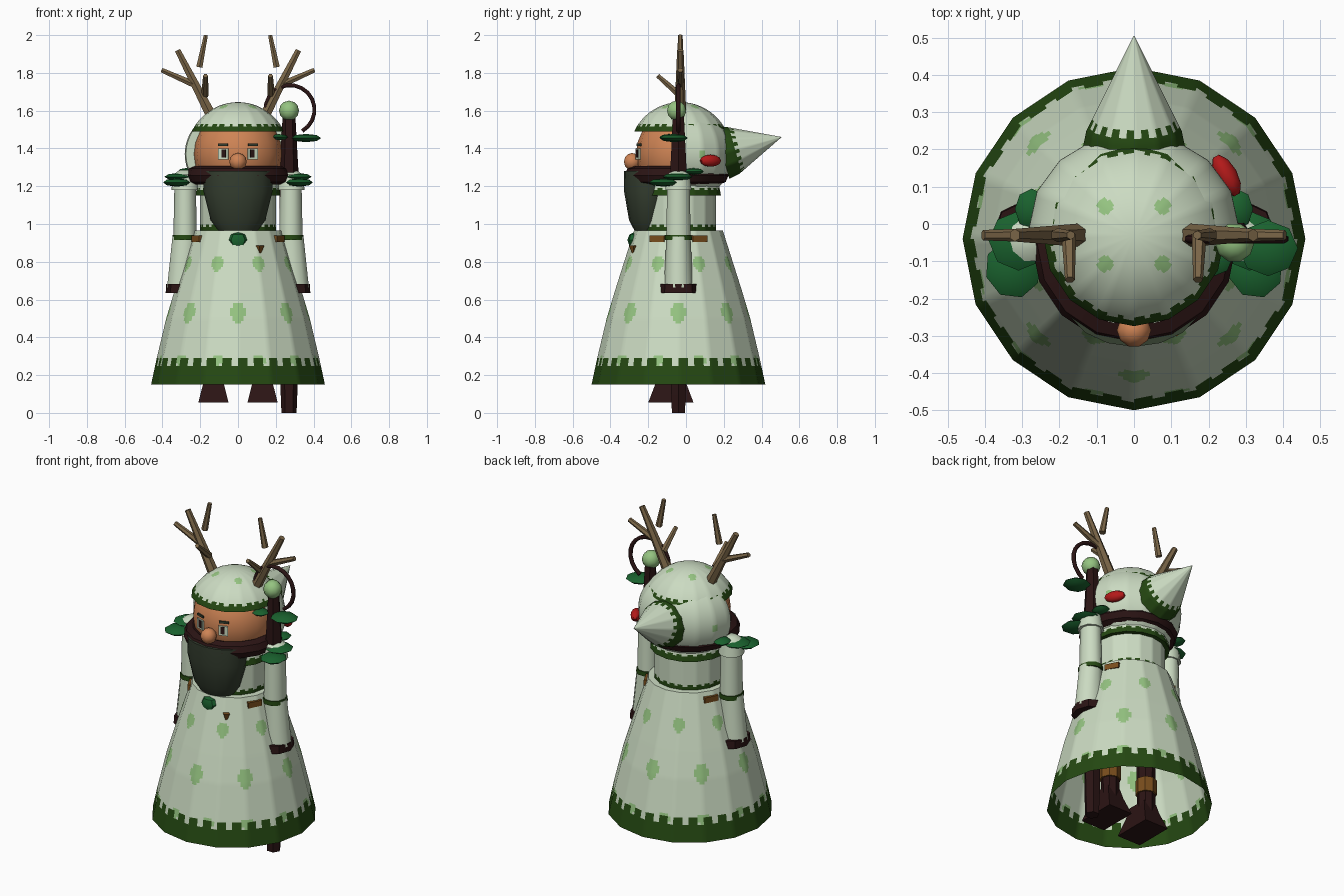
import bpy, bmesh
from math import sin, cos, pi, sqrt, atan2, hypot, ceil, radians
from mathutils import Vector, Matrix

cube = bpy.data.objects.get("Cube")
if cube:
    bpy.data.objects.remove(cube)
CY = -0.04  # shared vertical axis of the figure


def material(name, rgb):
    m = bpy.data.materials.new(name)
    m.use_nodes = True
    m.diffuse_color = (*rgb, 1)
    m.node_tree.nodes["Principled BSDF"].inputs["Base Color"].default_value = (*rgb, 1)
    return m


CLOTH = material("pale cloth", (0.60, 0.71, 0.54))
SKIN = material("orange skin", (0.62, 0.23, 0.09))
DARK = material("dark brown", (0.024, 0.007, 0.007))
TRIM = material("dark green trim", (0.018, 0.065, 0.006))
LEAF = material("leaf green", (0.01, 0.12, 0.027))
SPOT = material("light green", (0.30, 0.55, 0.22))
BEARD = material("grey green beard", (0.036, 0.05, 0.03))
HORN = material("antler tan", (0.20, 0.135, 0.065))
BELT = material("belt brown", (0.19, 0.075, 0.012))
RED = material("red", (0.45, 0.01, 0.01))


def finish(name, bm, mats, smooth=True):
    me = bpy.data.meshes.new(name)
    bm.to_mesh(me)
    bm.free()
    ob = bpy.data.objects.new(name, me)
    bpy.context.collection.objects.link(ob)
    for m in mats:
        me.materials.append(m)
    if smooth:
        bpy.ops.object.select_all(action='DESELECT')
        ob.select_set(True)
        bpy.context.view_layer.objects.active = ob
        bpy.ops.object.shade_smooth_by_angle(angle=radians(40))
    return ob


def lathe(name, prof, mats, loc=(0, CY, 0), sides=16, sub=1, step=9, paint=None,
          cut=None, squash=(1, 1, 1), rot=None, phase=0, caps=True, smooth=True):
    """Turn an (r, z) profile; sub and step refine flat facets so faces can be painted."""
    pts = [prof[0]]
    for (r0, z0), (r1, z1) in zip(prof, prof[1:]):
        n = max(1, ceil(hypot(r1 - r0, z1 - z0) / step))
        pts += [(r0 + (r1 - r0) * i / n, z0 + (z1 - z0) * i / n) for i in range(1, n + 1)]
    corner = [Vector((cos(phase + 2 * pi * i / sides), sin(phase + 2 * pi * i / sides)))
              for i in range(sides + 1)]
    circle = [corner[i].lerp(corner[i + 1], j / sub) for i in range(sides) for j in range(sub)]
    bm = bmesh.new()
    rings = [[bm.verts.new((c.x * r, c.y * r, z)) for c in circle] for r, z in pts]
    n = len(circle)
    for a, b in zip(rings, rings[1:]):
        for i in range(n):
            j = (i + 1) % n
            f = bm.faces.new((a[i], a[j], b[j], b[i]))
            if paint:
                c = f.calc_center_median()
                f.material_index = paint(atan2(c.y, c.x), hypot(c.x, c.y), c.z)
    if caps:
        bm.faces.new(rings[-1])
        bm.faces.new(rings[0][::-1])
    bmesh.ops.remove_doubles(bm, verts=bm.verts, dist=1e-5)
    bmesh.ops.scale(bm, vec=squash, verts=bm.verts)
    if cut:
        geom = bm.verts[:] + bm.edges[:] + bm.faces[:]
        res = bmesh.ops.bisect_plane(bm, geom=geom, plane_co=cut[0], plane_no=cut[1],
                                     clear_outer=True)
        edges = [e for e in res["geom_cut"] if isinstance(e, bmesh.types.BMEdge)]
        bmesh.ops.edgeloop_fill(bm, edges=edges)
    m = Matrix.Translation(loc)
    bm.transform(m @ rot.to_matrix().to_4x4() if rot else m)
    bmesh.ops.recalc_face_normals(bm, faces=bm.faces)
    return finish(name, bm, mats, smooth)


def arc(r, n=12, a0=-pi / 2, a1=pi / 2):
    ang = [a0 + (a1 - a0) * i / n for i in range(n + 1)]
    return [(max(r * cos(a), 1e-6), r * sin(a)) for a in ang]


def blob(name, loc, size, mat, sides=10, rings=6, yaw=0):
    rot = Matrix.Rotation(yaw, 3, 'Z').to_quaternion()
    return lathe(name, arc(1, rings), [mat], loc, sides, squash=size, rot=rot, caps=False)


def rod(name, p0, p1, r0, r1, mat, sides=6, squash=(1, 1, 1)):
    d = Vector(p1) - Vector(p0)
    return lathe(name, [(r0, 0), (r1, d.length)], [mat], p0, sides,
                 rot=d.to_track_quat('Z', 'Y'), squash=squash)


def box(name, loc, size, mat, yaw=0):
    bm = bmesh.new()
    bmesh.ops.create_cube(bm, size=1)
    bmesh.ops.scale(bm, vec=size, verts=bm.verts)
    bm.transform(Matrix.Translation(loc) @ Matrix.Rotation(yaw, 4, 'Z'))
    return finish(name, bm, [mat], False)


def notch(a, count):
    return a * count / (2 * pi) % 1 < 0.55


def spotted(a, r, z, z0, n, off, w, h):
    pitch = 2 * pi / n
    da = (a - off + pitch / 2) % pitch - pitch / 2
    return (da * r / w) ** 2 + ((z - z0) / h) ** 2 < 1


# Skirt: notched hem and rows of spots
def paint_skirt(a, r, z):
    if z < 0.25 or (z < 0.283 and notch(a, 32)):
        return 1
    rows = [(0.28, 12, pi / 12, 0.035, 0.03), (0.53, 8, 0, 0.038, 0.058),
            (0.79, 8, pi / 8, 0.03, 0.045)]
    return 2 if any(spotted(a, r, z, *row) for row in rows) else 0


COAT = [CLOTH, TRIM, SPOT]
lathe("skirt", [(0.46, 0.15), (0.43, 0.29), (0.38, 0.5), (0.335, 0.65), (0.235, 0.965),
                (0.19, 0.966)], COAT, sub=10, step=0.015, paint=paint_skirt, caps=False)

# Body and collar
lathe("body", [(0.2, 0.95), (0.2, 1.25)], COAT, sub=8, step=0.012,
      paint=lambda a, r, z: int(z < 0.985 or (z < 1.0 and notch(a, 24))))
lathe("collar", [(0.2, 1.15), (0.225, 1.15), (0.215, 1.21), (0.19, 1.27)], COAT, sub=8, step=0.012,
      paint=lambda a, r, z: int(z < 1.175 or (z < 1.195 and notch(a, 24))))

# Head: face, hood shell behind it and cap dome above
lathe("face", arc(0.235), [SKIN], (0, -0.03, 1.37), caps=False)
lathe("hood", arc(1, 40), COAT, (0, -0.01, 1.37), sub=6, squash=(0.282, 0.256, 0.25),
      paint=lambda a, r, z: 2 if spotted(a, r, z, 0, 8, pi / 8, 0.09, 0.12) else 0,
      cut=((0, -0.03, 0), (0, -1, 0)), caps=False)


def paint_cap(a, r, z):
    if z < 0.14 or (z < 0.157 and notch(a, 28)):
        return 1
    return 2 if spotted(a, r, z, 0.245, 4, pi / 4, 0.02, 0.01) else 0


lathe("cap_dome", arc(0.27, 40, 0.44), COAT, (0, -0.03, 1.375), sub=6, paint=paint_cap, caps=False)
tail = Vector((0, 0.255, 0.07))
lathe("hood_tail", [(0.14, -0.06), (0.128, 0), (0.001, tail.length)], COAT, (0, 0.25, 1.39),
      sides=12, sub=6, step=0.012, rot=tail.to_track_quat('Z', 'Y'),
      paint=lambda a, r, z: int(z < 0.015 or (z < 0.03 and notch(a, 18))))

# Scarf ring, beard and nose
lathe("scarf", [(0.225 + 0.05 * cos(i * pi / 4), 1.258 + 0.05 * sin(i * pi / 4))
                for i in range(9)], [DARK], (0, -0.05, 0), caps=False)
lathe("beard", [(0.185, 1.28), (0.182, 1.17), (0.145, 1.02), (0.1, 0.96)], [BEARD],
      (0, -0.2, 0), squash=(1, 0.7, 1))
blob("nose", (0, -0.285, 1.33), (0.046, 0.046, 0.046), SKIN)


# Thin face details sit on the face sphere
def face_plate(name, x, dz, w, h, mat, lift):
    depth = sqrt(0.235 ** 2 - x * x - dz * dz)
    yaw = atan2(x, depth)
    box(name, (x + lift * sin(yaw), -0.03 - depth - lift * cos(yaw), 1.37 + dz),
        (w, 0.008, h), mat, yaw)


for s, side in ((1, "left"), (-1, "right")):
    face_plate(side + "_eye", s * 0.077, 0, 0.055, 0.058, CLOTH, 0.002)
    face_plate(side + "_pupil", s * 0.074, 0.003, 0.024, 0.044, DARK, 0.004)
    face_plate(side + "_brow", s * 0.078, 0.05, 0.055, 0.013, BEARD, 0.003)

    # Antlers
    rod(side + "_antler_beam", (s * 0.14, -0.03, 1.57), (s * 0.32, -0.03, 1.92), 0.032, 0.017, HORN)
    rod(side + "_antler_outer", (s * 0.235, -0.03, 1.74), (s * 0.405, -0.03, 1.815), 0.02, 0.014, HORN)
    rod(side + "_antler_tip", (s * 0.205, -0.03, 1.83), (s * 0.17, -0.03, 2.0), 0.019, 0.012, HORN)
    rod(side + "_antler_front", (s * 0.175, -0.03, 1.68), (s * 0.172, -0.15, 1.785), 0.02, 0.013, HORN)

    # Arms
    x = s * 0.28
    lathe(side + "_shoulder", [(0.03, 1.285), (0.062, 1.262), (0.073, 1.18)], [CLOTH], (x, CY, 0), 10)
    rod(side + "_upper_arm", (x, CY, 1.24), (x, CY, 0.94), 0.056, 0.062, CLOTH, 10, (1, 1.1, 1))
    rod(side + "_arm_band", (x, CY, 0.942), (x, CY, 0.915), 0.067, 0.068, TRIM, 10, (1, 1.1, 1))
    rod(side + "_forearm", (x, CY, 0.93), (s * 0.295, CY, 0.66), 0.064, 0.077, CLOTH, 10, (1, 1.1, 1))
    rod(side + "_cuff", (s * 0.295, CY, 0.682), (s * 0.295, CY, 0.635), 0.085, 0.088, DARK, 8, (1, 1.18, 1))

    # Shoulder leaves
    blob(side + "_front_leaf", (s * 0.325, -0.12, 1.22), (0.075, 0.08, 0.022), LEAF, 8, 4, 0.3)
    blob(side + "_top_leaf", (s * 0.31, -0.045, 1.25), (0.08, 0.08, 0.02), LEAF, 8, 4)
    blob(side + "_rear_leaf", (s * 0.275, 0.04, 1.278), (0.045, 0.055, 0.018), LEAF, 8, 4)

    # Legs and shoes
    lx = s * 0.13
    rod(side + "_leg", (lx, -0.05, 0.62), (lx, -0.05, 0.15), 0.055, 0.05, DARK, 8)
    rod(side + "_leg_band", (lx, -0.05, 0.37), (lx, -0.05, 0.28), 0.06, 0.06, BELT, 8)
    lathe(side + "_shoe", [(0.113, 0.055), (0.075, 0.16), (0.06, 0.22)], [DARK], (lx, -0.08, 0),
          4, squash=(1, 1.5, 1), phase=pi / 4, smooth=False)

    # Belt showing at the hips
    for k, place in ((-1, "front"), (1, "rear")):
        a = k * radians(27)
        box(f"{side}_{place}_belt", (s * 0.242 * cos(a), CY + 0.242 * sin(a), 0.922),
            (0.025, 0.085, 0.034), BELT, s * a)

# Buckle and hanging belt tip
blob("buckle", (0, -0.275, 0.915), (0.052, 0.035, 0.042), LEAF, 8, 4)
lathe("belt_tip", [(0.003, 0.835), (0.024, 0.885)], [BELT], (0.115, -0.278, 0), 4, smooth=False)

# Staff with orb, hoop and leaves
lathe("staff", [(0.04, 0), (0.046, 0.15), (0.05, 1.28), (0.032, 1.6)], [DARK], (0.27, CY, 0), 6)
blob("staff_orb", (0.27, -0.05, 1.6), (0.053, 0.053, 0.053), SPOT)
curve = bpy.data.curves.new("staff_hoop", 'CURVE')
curve.dimensions = '3D'
curve.bevel_depth = 0.012
curve.bevel_resolution = 1
curve.use_fill_caps = True
line = curve.splines.new('POLY')
line.points.add(15)
for i, p in enumerate(line.points):
    a = radians(-60 + 260 * i / 15)
    p.co = (0.275 + 0.13 * cos(a), CY, 1.605 + 0.13 * sin(a), 1)
curve.materials.append(DARK)
bpy.context.collection.objects.link(bpy.data.objects.new("staff_hoop", curve))
blob("staff_outer_leaf", (0.36, -0.065, 1.455), (0.08, 0.075, 0.022), LEAF, 8, 4)
blob("staff_inner_leaf", (0.215, -0.09, 1.46), (0.05, 0.05, 0.016), LEAF, 8, 4)

# Red flower on the hood
blob("flower", (0.248, 0.13, 1.335), (0.03, 0.062, 0.032), RED, 10, 6, 0.5)
